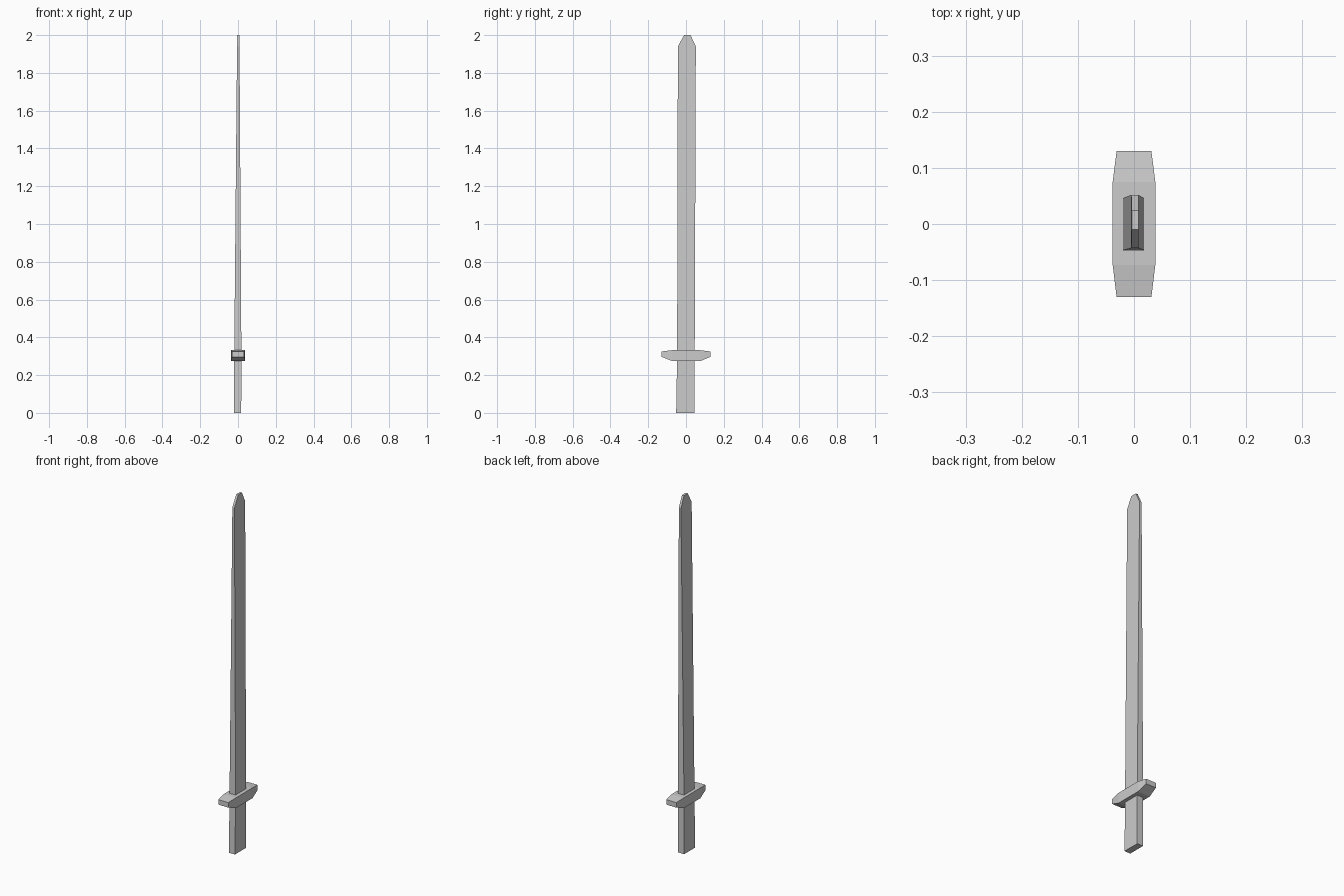
import bpy, bmesh

if "Cube" in bpy.data.objects:
    bpy.data.objects.remove(bpy.data.objects["Cube"])


def loft(name, rings):
    """Closed mesh skinned through matching rings of points."""
    bm = bmesh.new()
    loops = [[bm.verts.new(p) for p in ring] for ring in rings]
    n = len(loops[0])
    for a, b in zip(loops, loops[1:]):
        for i in range(n):
            j = (i + 1) % n
            bm.faces.new((a[i], a[j], b[j], b[i]))
    bm.faces.new(loops[0])
    bm.faces.new(loops[-1])
    bmesh.ops.recalc_face_normals(bm, faces=bm.faces)
    mesh = bpy.data.meshes.new(name)
    bm.to_mesh(mesh)
    bm.free()
    obj = bpy.data.objects.new(name, mesh)
    bpy.context.collection.objects.link(obj)
    return obj


def section(x0, x1, y0, y1, z):
    """Horizontal rectangle."""
    return [(x0, y0, z), (x1, y0, z), (x1, y1, z), (x0, y1, z)]


def upright(hx, y, z0, z1):
    """Rectangle facing along y."""
    return [(-hx, y, z0), (hx, y, z0), (hx, y, z1), (-hx, y, z1)]


# Grip: slightly leaning flat bar
loft("grip", [section(-0.02, 0.017, -0.052, 0.045, 0),
              section(-0.02, 0.018, -0.047, 0.046, 0.30)])

# Blade: thins towards a blunt, bevelled tip
loft("blade", [section(-0.02, 0.018, -0.047, 0.046, 0.30),
               section(-0.005, 0.008, -0.043, 0.052, 1.94),
               section(-0.004, 0.008, -0.01, 0.024, 2.0)])

# Guard: crossbar with tapered ends
loft("guard", [upright(0.031, -0.13, 0.297, 0.325),
               upright(0.038, -0.073, 0.274, 0.332),
               upright(0.038, 0.075, 0.274, 0.332),
               upright(0.031, 0.13, 0.297, 0.325)])
